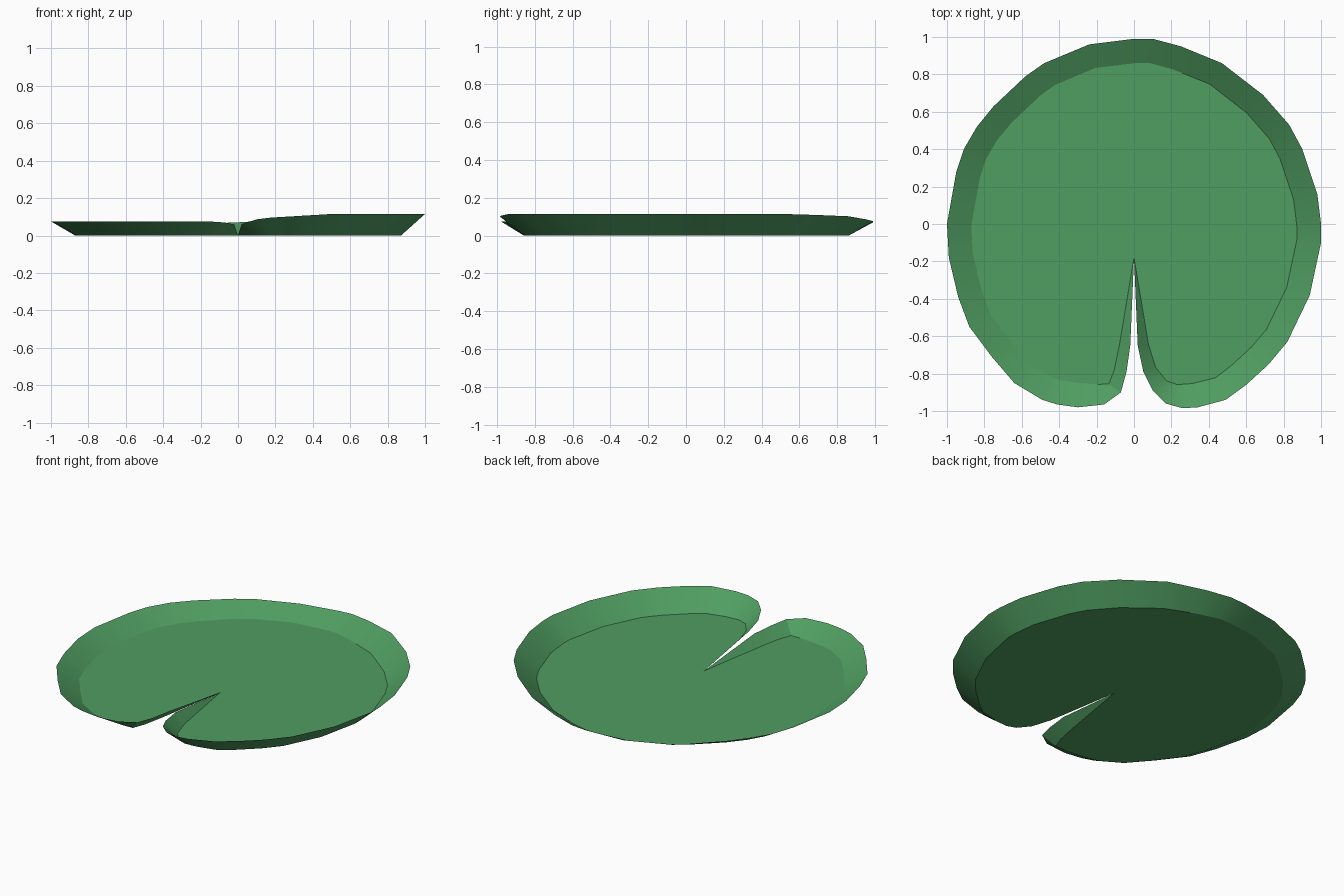
import bpy
import bmesh
import math
from mathutils import Vector

default_cube = bpy.data.objects.get("Cube")
if default_cube:
    bpy.data.objects.remove(default_cube, do_unlink=True)

# Leaf green
green = bpy.data.materials.new("leaf_green")
green.use_nodes = True
colour = (0.08, 0.34, 0.12, 1.0)
green.diffuse_color = colour
green.node_tree.nodes["Principled BSDF"].inputs["Base Color"].default_value = colour

# Rim outline, counter-clockwise, starting at the tip of the notch
outline = [Vector(p) for p in (
    (0, -.18), (.02, -.65), (.05, -.79), (.1, -.89), (.17, -.96), (.26, -.985),
    (.34, -.98), (.49, -.94), (.6, -.86), (.72, -.75), (.82, -.63), (.94, -.38),
    (1, -.1), (1, 0), (.98, .16), (.9, .4), (.83, .53), (.69, .69), (.47, .86),
    (.25, .95), (.1, .99), (0, .99), (-.24, .96), (-.48, .86), (-.58, .79),
    (-.75, .63), (-.84, .52), (-.91, .4), (-.95, .28), (-1, 0), (-.99, -.18),
    (-.94, -.39), (-.88, -.55), (-.76, -.71), (-.64, -.85), (-.49, -.94),
    (-.41, -.965), (-.3, -.98), (-.16, -.965), (-.07, -.9), (-.04, -.79),
    (-.02, -.65))]


def rim_width(p):
    """The rim narrows along both sides of the notch."""
    return min(0.13, 0.05 + 0.4 * abs(p.x)) if p.y < 0 else 0.13


def rim_height(p):
    """The rim stands higher on the left half and dips at the back and notch."""
    side = max(-1, min(1, 3 * p.x - 0.5))
    height = 0.095 + 0.02 * side - 0.03 * max(0, p.y - 0.5)
    if p.y < 0:
        height *= min(1, 0.65 + 3 * abs(p.x))
    return height


def inward(index):
    """Direction from a rim point towards the leaf floor."""
    before = outline[index - 1]
    after = outline[(index + 1) % len(outline)]
    along = (after - before).normalized()
    return Vector((-along.y, along.x))


# Leaf floor and upturned rim as one thin sheet
bm = bmesh.new()
tip = bm.verts.new((*outline[0], 0))
rim, floor = [tip], [tip]
for i, point in enumerate(outline[1:], start=1):
    foot = point + inward(i) * rim_width(point)
    rim.append(bm.verts.new((*point, rim_height(point))))
    floor.append(bm.verts.new((*foot, 0)))

bm.faces.new(floor)
for i in range(len(rim)):
    j = (i + 1) % len(rim)
    corners = [rim[i], rim[j], floor[j], floor[i]]
    bm.faces.new(list(dict.fromkeys(corners)))

mesh = bpy.data.meshes.new("lily_pad")
bm.to_mesh(mesh)
bm.free()
mesh.materials.append(green)
lily_pad = bpy.data.objects.new("lily_pad", mesh)
bpy.context.collection.objects.link(lily_pad)

# Soft rim with a crisp fold where it meets the floor
bpy.ops.object.select_all(action="DESELECT")
lily_pad.select_set(True)
bpy.context.view_layer.objects.active = lily_pad
bpy.ops.object.shade_smooth_by_angle(angle=math.radians(25))
